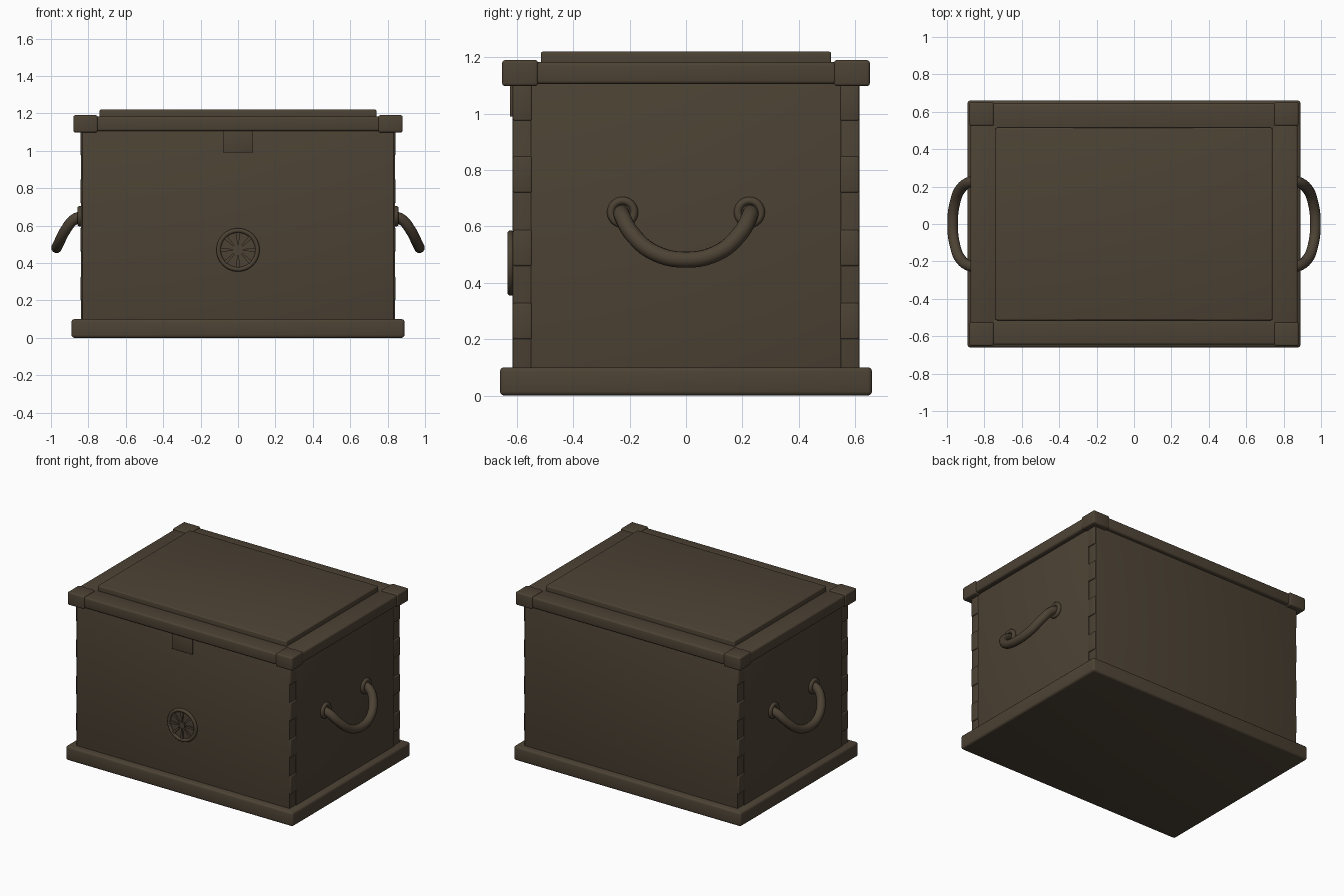
import bpy, bmesh, math
from mathutils import Matrix

if "Cube" in bpy.data.objects:
    bpy.data.objects.remove(bpy.data.objects["Cube"])

mat = bpy.data.materials.new("dark brown wood")
mat.diffuse_color = (0.074, 0.055, 0.035, 1)
mat.use_nodes = True
mat.node_tree.nodes["Principled BSDF"].inputs["Base Color"].default_value = mat.diffuse_color


def finish(ob):
    ob.data.materials.clear()
    ob.data.materials.append(mat)
    bpy.ops.object.select_all(action='DESELECT')
    ob.select_set(True)
    bpy.context.view_layer.objects.active = ob
    bpy.ops.object.shade_smooth_by_angle(angle=math.radians(40))
    return ob


def from_bm(name, bm):
    me = bpy.data.meshes.new(name)
    bm.to_mesh(me)
    bm.free()
    ob = bpy.data.objects.new(name, me)
    bpy.context.collection.objects.link(ob)
    return finish(ob)


def box(name, x0, x1, y0, y1, z0, z1, bevel=0.0):
    x0, x1 = sorted((x0, x1))
    y0, y1 = sorted((y0, y1))
    bm = bmesh.new()
    bmesh.ops.create_cube(bm, size=1)
    for v in bm.verts:
        v.co = (x1 if v.co.x > 0 else x0, y1 if v.co.y > 0 else y0, z1 if v.co.z > 0 else z0)
    if bevel:
        bmesh.ops.bevel(bm, geom=bm.edges[:], offset=bevel, segments=3, profile=0.5, affect='EDGES')
    return from_bm(name, bm)


def torus(name, loc, rot, major, minor):
    bpy.ops.mesh.primitive_torus_add(location=loc, rotation=rot, major_radius=major,
                                     minor_radius=minor, major_segments=40, minor_segments=12)
    ob = bpy.context.object
    ob.name = name
    return finish(ob)


def disc(name, loc, rot, r, depth):
    bpy.ops.mesh.primitive_cylinder_add(vertices=40, radius=r, depth=depth, location=loc, rotation=rot)
    ob = bpy.context.object
    ob.name = name
    return finish(ob)


# base plinth
box("base", -0.89, 0.89, -0.66, 0.66, 0, 0.10, 0.015)

# chest walls
box("inner_core", -0.80, 0.80, -0.57, 0.57, 0.05, 1.15)
for s, n in ((-1, "front"), (1, "back")):
    box(n + "_board", -0.834, 0.834, s * 0.54, s * 0.615, 0.09, 1.12, 0.004)
for s, n in ((-1, "left"), (1, "right")):
    box(n + "_board", s * 0.76, s * 0.84, -0.55, 0.55, 0.09, 1.12, 0.004)

# corner finger joints
for sx in (-1, 1):
    for sy in (-1, 1):
        for z in (0.20, 0.46, 0.72, 0.975):
            box("corner_finger", sx * 0.78, sx * 0.843, sy * 0.547, sy * 0.613, z, z + 0.128, 0.006)

# lid: rails, corner caps, raised panel
box("lid_core", -0.80, 0.80, -0.57, 0.57, 1.11, 1.18)
for s in (-1, 1):
    box("lid_long_rail", -0.76, 0.76, s * 0.50, s * 0.645, 1.105, 1.183, 0.012)
    box("lid_side_rail", s * 0.72, s * 0.875, -0.535, 0.535, 1.105, 1.183, 0.012)
    for t in (-1, 1):
        box("lid_corner", s * 0.75, s * 0.88, t * 0.525, t * 0.652, 1.098, 1.19, 0.01)
box("lid_panel", -0.74, 0.74, -0.515, 0.515, 1.16, 1.22, 0.008)

# latch plate
box("latch", -0.08, 0.08, -0.60, -0.625, 0.99, 1.11, 0.002)

# front wheel ornament
face = (math.pi / 2, 0, 0)
c = (0, -0.616, 0.47)
torus("wheel_rim", (0, -0.622, 0.47), face, 0.104, 0.012)
disc("wheel_plate", c, face, 0.098, 0.010)
disc("wheel_hub", (0, -0.62, 0.47), face, 0.022, 0.018)
bm = bmesh.new()
for k in range(8):
    # tapered spoke, wider at the rim
    r = bmesh.ops.create_cube(bm, size=1)
    for v in r["verts"]:
        out = v.co.x > 0
        v.co = (0.094 if out else 0.03, -0.63 if v.co.y < 0 else -0.612,
                math.copysign(0.010 if out else 0.005, v.co.z))
    bmesh.ops.transform(bm, verts=r["verts"],
                        matrix=Matrix.Translation((0, 0, 0.47)) @ Matrix.Rotation(k * math.pi / 4, 4, 'Y'))
from_bm("wheel_spokes", bm)

# carrying handles with mounting rings
half = [(0.82, 0.23, 0.652), (0.872, 0.226, 0.635), (0.925, 0.19, 0.572),
        (0.957, 0.115, 0.508), (0.97, 0, 0.482)]
path = half + [(x, -y, z) for x, y, z in half[-2::-1]]
for s, n in ((-1, "left"), (1, "right")):
    cu = bpy.data.curves.new(n + "_handle", 'CURVE')
    cu.dimensions = '3D'
    cu.bevel_depth = 0.029
    cu.bevel_resolution = 4
    cu.use_fill_caps = True
    sp = cu.splines.new('BEZIER')
    sp.bezier_points.add(len(path) - 1)
    sp.resolution_u = 8
    for p, (x, y, z) in zip(sp.bezier_points, path):
        p.co = (s * x, y, z)
        p.handle_left_type = p.handle_right_type = 'AUTO'
    ob = bpy.data.objects.new(n + "_handle", cu)
    bpy.context.collection.objects.link(ob)
    bpy.ops.object.select_all(action='DESELECT')
    ob.select_set(True)
    bpy.context.view_layer.objects.active = ob
    bpy.ops.object.convert(target='MESH')
    finish(bpy.context.object)
    for y in (-0.225, 0.225):
        torus(n + "_handle_ring", (s * 0.845, y, 0.65), (0, math.pi / 2, 0), 0.041, 0.014)
        disc(n + "_handle_plate", (s * 0.84, y, 0.65), (0, math.pi / 2, 0), 0.04, 0.012)
